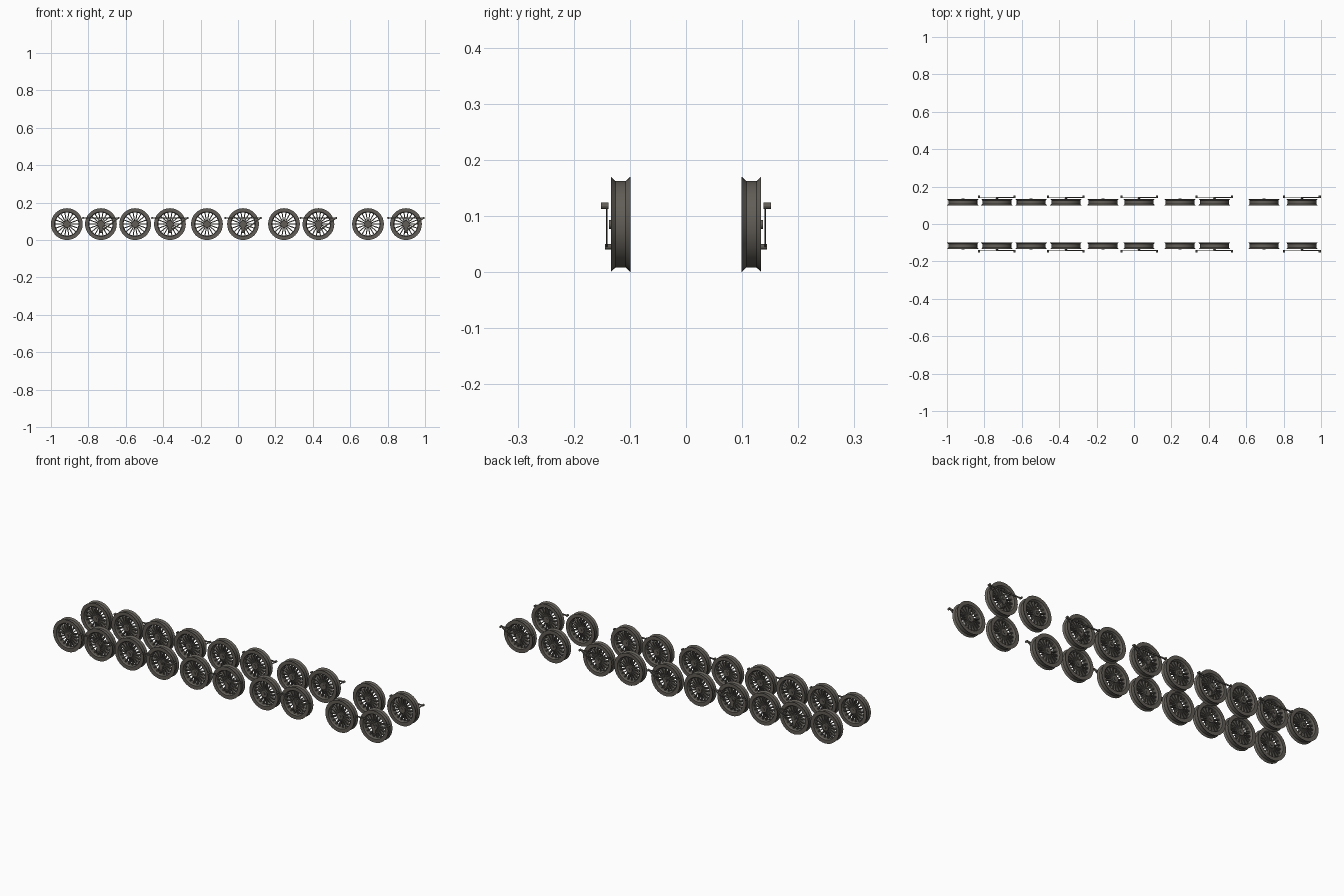
import bpy, bmesh, math
from mathutils import Vector, Matrix

if "Cube" in bpy.data.objects:
    bpy.data.objects.remove(bpy.data.objects["Cube"])

R, ZC, YC = 0.085, 0.085, -0.1165
WHEELS = [-0.915, -0.733, -0.55, -0.364, -0.166, 0.027, 0.246, 0.430, 0.695, 0.898]

iron = bpy.data.materials.new("dark_iron")
iron.diffuse_color = (0.12, 0.11, 0.095, 1)
iron.use_nodes = True
iron.node_tree.nodes["Principled BSDF"].inputs["Base Color"].default_value = iron.diffuse_color


def finish(bm, name, smooth=True):
    bmesh.ops.recalc_face_normals(bm, faces=bm.faces)
    me = bpy.data.meshes.new(name)
    bm.to_mesh(me)
    bm.free()
    me.materials.append(iron)
    ob = bpy.data.objects.new(name, me)
    bpy.context.collection.objects.link(ob)
    if smooth:
        bpy.context.view_layer.objects.active = ob
        ob.select_set(True)
        bpy.ops.object.shade_smooth_by_angle(angle=math.radians(25))
        ob.select_set(False)
    return ob


def lathe(bm, profile, n):
    # closed (radius, y) profile turned about the y axis
    rings = []
    for i in range(n):
        a = 2 * math.pi * i / n
        rings.append([bm.verts.new((r * math.cos(a), y, r * math.sin(a))) for r, y in profile])
    k = len(profile)
    for i in range(n):
        p, q = rings[i], rings[(i + 1) % n]
        for j in range(k):
            bm.faces.new((p[j], p[(j + 1) % k], q[(j + 1) % k], q[j]))


def cylinder(bm, x, y0, y1, z, r, n=12):
    m = Matrix.Translation((x, (y0 + y1) / 2, z)) @ Matrix.Rotation(math.pi / 2, 4, 'X')
    bmesh.ops.create_cone(bm, cap_ends=True, segments=n, radius1=r, radius2=r,
                          depth=abs(y1 - y0), matrix=m)


def bar(bm, a, b, y, h0, h1, t):
    # tapered flat bar in the xz plane between points a and b
    a, b = Vector(a), Vector(b)
    d = (b - a).normalized()
    n = Vector((-d.y, d.x))
    pts = [a - n * h0, b - n * h1, b + n * h1, a + n * h0]
    f = [bm.verts.new((p.x, y - t / 2, p.y)) for p in pts]
    k = [bm.verts.new((p.x, y + t / 2, p.y)) for p in pts]
    bm.faces.new(f)
    bm.faces.new(k[::-1])
    for i in range(4):
        j = (i + 1) % 4
        bm.faces.new((f[i], k[i], k[j], f[j]))


# wheel: double-flanged rim, hub and spokes
bm = bmesh.new()
lathe(bm, [(R, -0.0175), (0.077, -0.009), (0.077, 0.009), (R, 0.0175),
           (0.066, 0.0175), (0.062, 0.011), (0.062, -0.011), (0.066, -0.0175)], 32)
cylinder(bm, 0, -0.016, 0.014, 0, 0.019, 20)
cylinder(bm, 0, -0.021, 0.016, 0, 0.008, 12)
for i in range(18):
    a = 2 * math.pi * i / 18
    c, s = math.cos(a), math.sin(a)
    bar(bm, (0.015 * c, 0.015 * s), (0.064 * c, 0.064 * s), 0, 0.0029, 0.0026, 0.014)
wheel = finish(bm, "wheel_0")

# drive gear: level rod, sloped link, crank pin and end pins
bm = bmesh.new()
zt, zl = 0.118 - ZC, 0.045 - ZC
bar(bm, (-0.095, zt), (0.095, zt), -0.026, 0.0035, 0.0035, 0.004)
bar(bm, (0, zl), (0.095, zt), -0.0245, 0.0035, 0.003, 0.003)
for x in (-0.095, 0.095):
    cylinder(bm, x, -0.035, -0.022, zt, 0.0055)
cylinder(bm, 0, -0.028, -0.010, zl, 0.005)
bar(bm, (0, 0.012), (0, zl - 0.008), -0.011, 0.013, 0.008, 0.013)
gear = finish(bm, "drive_rods_0")


def place(src, name, x, side):
    ob = src.copy()
    ob.data = src.data if side < 0 else mirrored[src.name]
    ob.name = name
    ob.location = (x, -side * YC, ZC)
    bpy.context.collection.objects.link(ob)


# mirrored meshes for the far side
mirrored = {}
for src in (wheel, gear):
    me = src.data.copy()
    me.transform(Matrix.Scale(-1, 4, (0, 1, 0)))
    me.flip_normals()
    mirrored[src.name] = me

for i, x in enumerate(WHEELS):
    for side, tag in ((-1, "near"), (1, "far")):
        place(wheel, f"wheel_{tag}_{i + 1}", x, side)
        if i % 2:
            place(gear, f"drive_rods_{tag}_{i + 1}", x, side)
for src in (wheel, gear):
    bpy.data.objects.remove(src)
